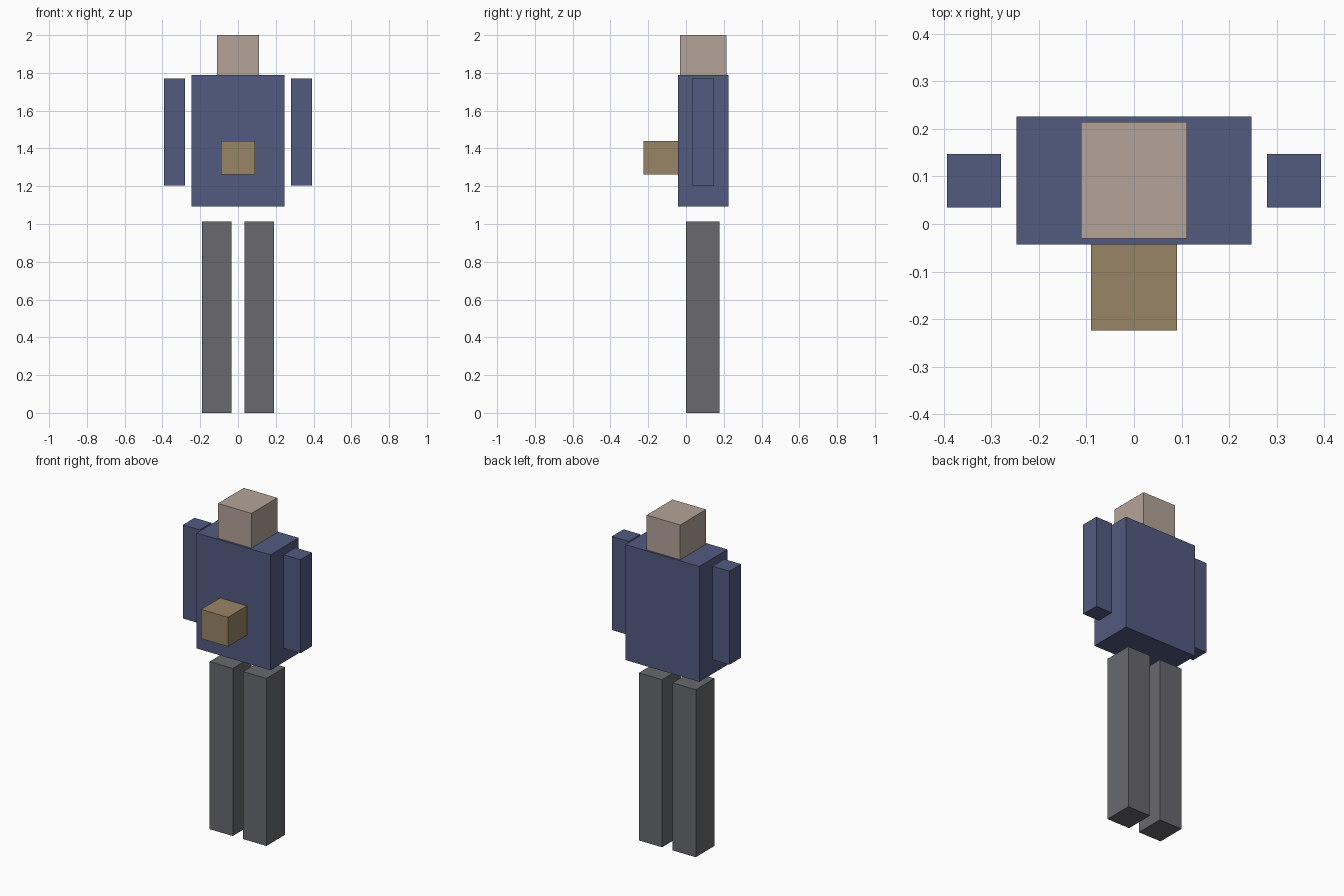
import bpy

if "Cube" in bpy.data.objects:
    bpy.data.objects.remove(bpy.data.objects["Cube"])


def material(name, rgb):
    """Flat colour from 0-255 sRGB values."""
    def linear(c):
        c /= 255
        return c / 12.92 if c <= 0.04045 else ((c + 0.055) / 1.055) ** 2.4
    mat = bpy.data.materials.new(name)
    mat.diffuse_color = (*[linear(c) for c in rgb], 1)
    mat.use_nodes = True
    mat.node_tree.nodes["Principled BSDF"].inputs["Base Color"].default_value = mat.diffuse_color
    return mat


def box(name, low, high, mat):
    """Box between two opposite corners."""
    bpy.ops.mesh.primitive_cube_add(size=1)
    obj = bpy.context.object
    obj.name = name
    obj.location = [(a + b) / 2 for a, b in zip(low, high)]
    obj.scale = [b - a for a, b in zip(low, high)]
    bpy.ops.object.transform_apply(location=True, rotation=True, scale=True)
    obj.data.materials.append(mat)
    return obj


skin = material("skin", (181, 164, 152))
blue = material("blue_shirt", (82, 91, 128))
grey = material("grey_trousers", (104, 105, 110))
tan = material("tan_box", (153, 133, 102))

# Head, torso and the box held in front
box("head", (-0.112, -0.031, 1.79), (0.112, 0.215, 2.0), skin)
box("torso", (-0.247, -0.043, 1.093), (0.247, 0.226, 1.79), blue)
box("front_box", (-0.09, -0.224, 1.263), (0.09, -0.043, 1.44), tan)

# Arms and legs, one on each side
for side, s in (("left", -1), ("right", 1)):
    for part, x0, x1, y0, y1, z0, z1, mat in (
        ("arm", 0.28, 0.393, 0.035, 0.147, 1.205, 1.77, blue),
        ("leg", 0.035, 0.19, 0.0, 0.178, 0.0, 1.012, grey),
    ):
        xs = sorted((s * x0, s * x1))
        box(f"{side}_{part}", (xs[0], y0, z0), (xs[1], y1, z1), mat)
